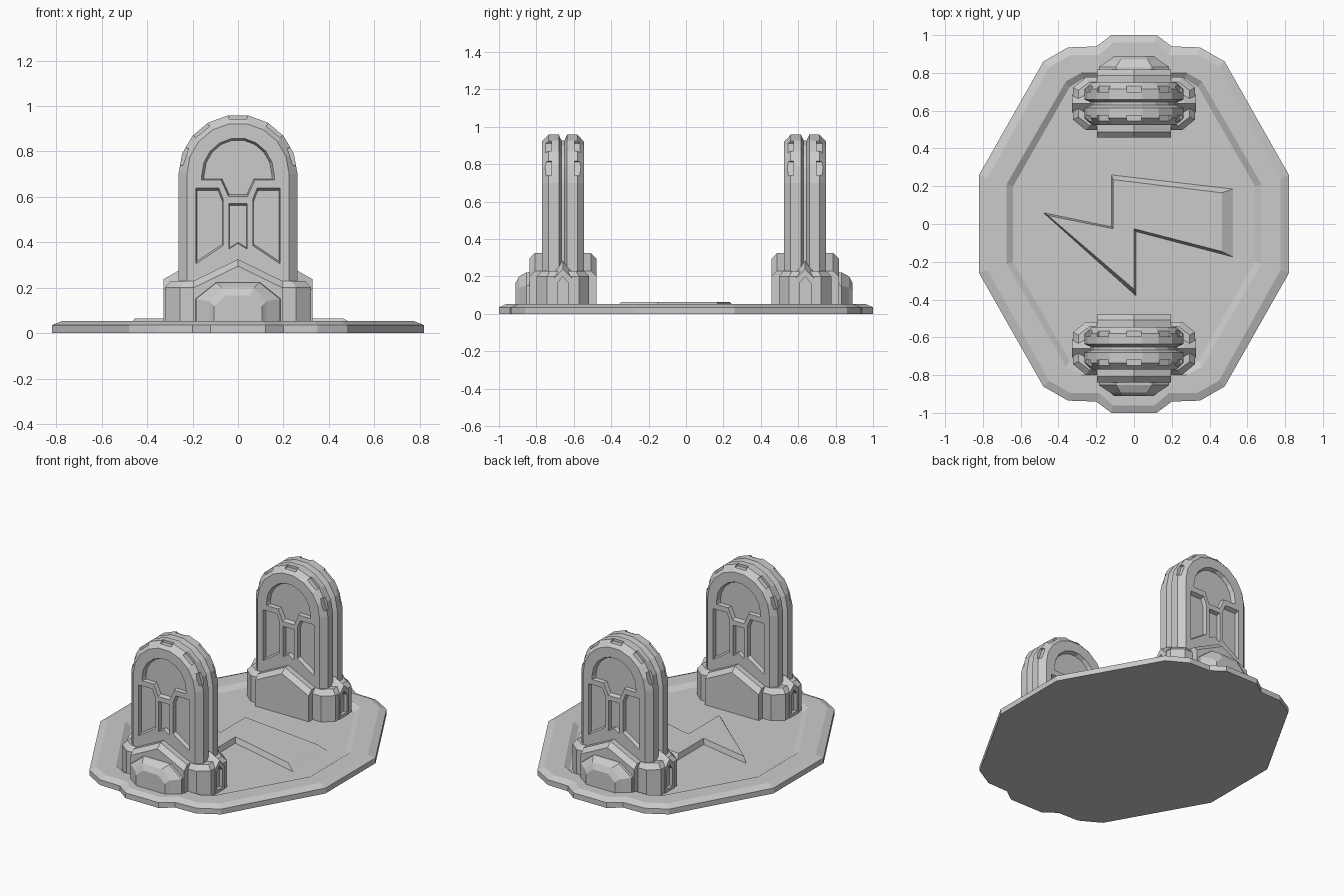
import bpy, bmesh
from math import sin, cos, radians

if "Cube" in bpy.data.objects:
    bpy.data.objects.remove(bpy.data.objects["Cube"])


def loft(name, solids):
    """Each solid is a list of matching rings of 3D points, capped at both ends."""
    bm = bmesh.new()
    for rings in solids:
        loops = [[bm.verts.new(p) for p in ring] for ring in rings]
        n = len(loops[0])
        for a, b in zip(loops, loops[1:]):
            for i in range(n):
                j = (i + 1) % n
                bm.faces.new((a[i], a[j], b[j], b[i]))
        bm.faces.new(loops[0][::-1])
        bm.faces.new(loops[-1])
    bmesh.ops.recalc_face_normals(bm, faces=bm.faces)
    mesh = bpy.data.meshes.new(name)
    bm.to_mesh(mesh)
    bm.free()
    ob = bpy.data.objects.new(name, mesh)
    bpy.context.collection.objects.link(ob)
    return ob


def cut(ob, solids):
    """Subtract lofted solids from ob and discard the cutter."""
    cutter = loft("cutter", solids)
    cutter.hide_render = True
    mod = ob.modifiers.new("cut", 'BOOLEAN')
    mod.operation, mod.solver, mod.object = 'DIFFERENCE', 'EXACT', cutter
    bpy.context.view_layer.objects.active = ob
    bpy.ops.object.modifier_apply(modifier=mod.name)
    bpy.data.objects.remove(cutter)


def xy(pts, z):
    return [(x, y, z) for x, y in pts]


def xz(pts, y):
    return [(x, y, z) for x, z in pts]


def yz(pts, x, dy=0, dz=0):
    return [(x, y + dy, z + dz) for y, z in pts]


def four_way(q):
    """Mirror a quarter outline (top to right) into a full one."""
    right = q + [(x, -y) for x, y in q[::-1]]
    return right + [(-x, y) for x, y in right[::-1]]


def flip(pts):
    return [(-x, z) for x, z in pts]


def shrink(pts, k):
    cx = (min(p[0] for p in pts) + max(p[0] for p in pts)) / 2
    cz = (min(p[1] for p in pts) + max(p[1] for p in pts)) / 2
    return [(cx + (x - cx) * k, cz + (z - cz) * k) for x, z in pts]


FLOOR = 0.03

# base plate: outer edge, bevelled rim, sunken floor
outer = four_way([(.12, 1), (.20, .94), (.35, .935), (.48, .86), (.82, .26)])
rim = four_way([(.11, .96), (.185, .895), (.335, .895), (.45, .83), (.775, .245)])
lip = four_way([(.10, .80), (.20, .80), (.28, .80), (.36, .755), (.675, .21)])
well = four_way([(.09, .77), (.19, .77), (.27, .77), (.34, .725), (.64, .20)])
loft("base_plate", [[xy(outer, 0), xy(outer, .035), xy(rim, .053),
                     xy(lip, .053), xy(well, FLOOR)]])

# raised zigzag inlay with sloping edges
foot = [(-.48, .06), (-.12, -.015), (-.12, .26), (.525, .185),
        (.525, -.175), (.01, -.04), (.01, -.38)]
top = [(-.455, .045), (-.11, -.025), (-.11, .235), (.465, .165),
       (.465, -.145), (0, -.025), (0, -.345)]
loft("zigzag_inlay", [[xy(foot, FLOOR - .01), xy(foot, FLOOR), xy(top, .064)]])


def arch(r):
    pts = [(r * sin(radians(a)), .70 + r * cos(radians(a))) for a in range(-90, 91, 20)]
    return pts + [(r, FLOOR), (-r, FLOOR)]


# recessed face panels
crown = [(.16 * cos(radians(a)), .695 + .165 * sin(radians(a))) for a in range(0, 181, 20)]
crown += [(-.16, .675), (-.075, .675), (-.042, .602), (.042, .602), (.075, .675), (.16, .675)]
side = [(.185, .64), (.085, .64), (.065, .59), (.065, .385), (.185, .305)]
middle = [(-.04, .57), (.04, .57), (.04, .37), (0, .395), (-.04, .37)]
HALF = .112


def tower(label, cy, out):
    # arched slab with chamfered edges and a groove round the middle
    steps = [(-HALF, .225), (-.077, .262), (-.022, .262), (-.008, .23),
             (.008, .23), (.022, .262), (.077, .262), (HALF, .225)]
    slab = loft(label + "_arched_slab", [[xz(arch(r), cy + y) for y, r in steps]])
    cuts = []
    for s in (-1, 1):
        for p in (crown, side, flip(side), middle):
            cuts.append([xz(p, cy + s * .14), xz(p, cy + s * HALF),
                         xz(shrink(p, .93), cy + s * .087)])
        # notches along the curved shoulder
        for a in (-72, -40, 0, 40, 72):
            c, d = cos(radians(a)), sin(radians(a))
            sq = [(t * c + r * d, .70 + r * c - t * d)
                  for t, r in ((-.04, .242), (.04, .242), (.04, .30), (-.04, .30))]
            cuts.append([xz(sq, cy + s * .062), xz(sq, cy + s * .15)])
    cut(slab, cuts)

    # pedestal with bevelled top
    def ring(pts, z):
        return [(x, y + cy, z) for x, y in four_way(pts)]
    low, high = [(.255, .14), (.322, .085)], [(.235, .115), (.295, .07)]
    loft(label + "_pedestal", [[ring(low, FLOOR), ring(low, .20), ring(high, .23)]])

    # peaked plinth, bevelled on both faces
    def peak(dz):
        return [(-.195, FLOOR), (.195, FLOOR), (.195, .23 + dz), (0, .325 + dz),
                (-.195, .23 + dz)]
    loft(label + "_peaked_plinth", [[xz(peak(dz), cy + y) for y, dz in
                                     ((-.18, -.03), (-.15, 0), (.15, 0), (.18, -.03))]])

    # gabled niches at both ends
    gable = [(-.048, FLOOR), (.048, FLOOR), (.048, .19), (0, .238), (-.048, .19)]
    niche = [(-.03, .05), (.03, .05), (.03, .165), (0, .20), (-.03, .165)]
    for s, end in ((-1, "left"), (1, "right")):
        g = loft(f"{label}_{end}_gable", [[yz(gable, s * .23, cy, .045), yz(gable, s * .265, cy, .035),
                                          yz(gable, s * .327, cy)]])
        cut(g, [[yz(niche, s * .305, cy), yz(niche, s * .35, cy)]])
        ped = bpy.data.objects[label + "_pedestal"]
        cut(ped, [[yz(niche, s * .305, cy), yz(niche, s * .35, cy)]])

    # faceted boss on the outward side
    def boss(w, t, h, m):
        return [(-w, FLOOR), (w, FLOOR), (w, m), (t, h), (-t, h), (-w, m)]
    loft(label + "_boss", [[xz(boss(*b), cy + out * y) for y, b in
                            ((.15, (.19, .10, .225, .155)), (.195, (.185, .095, .222, .15)),
                             (.235, (.125, .07, .20, .14)), (.253, (.105, .055, .165, .12)))]])


tower("front", -.658, -1)
tower("back", .637, 1)
